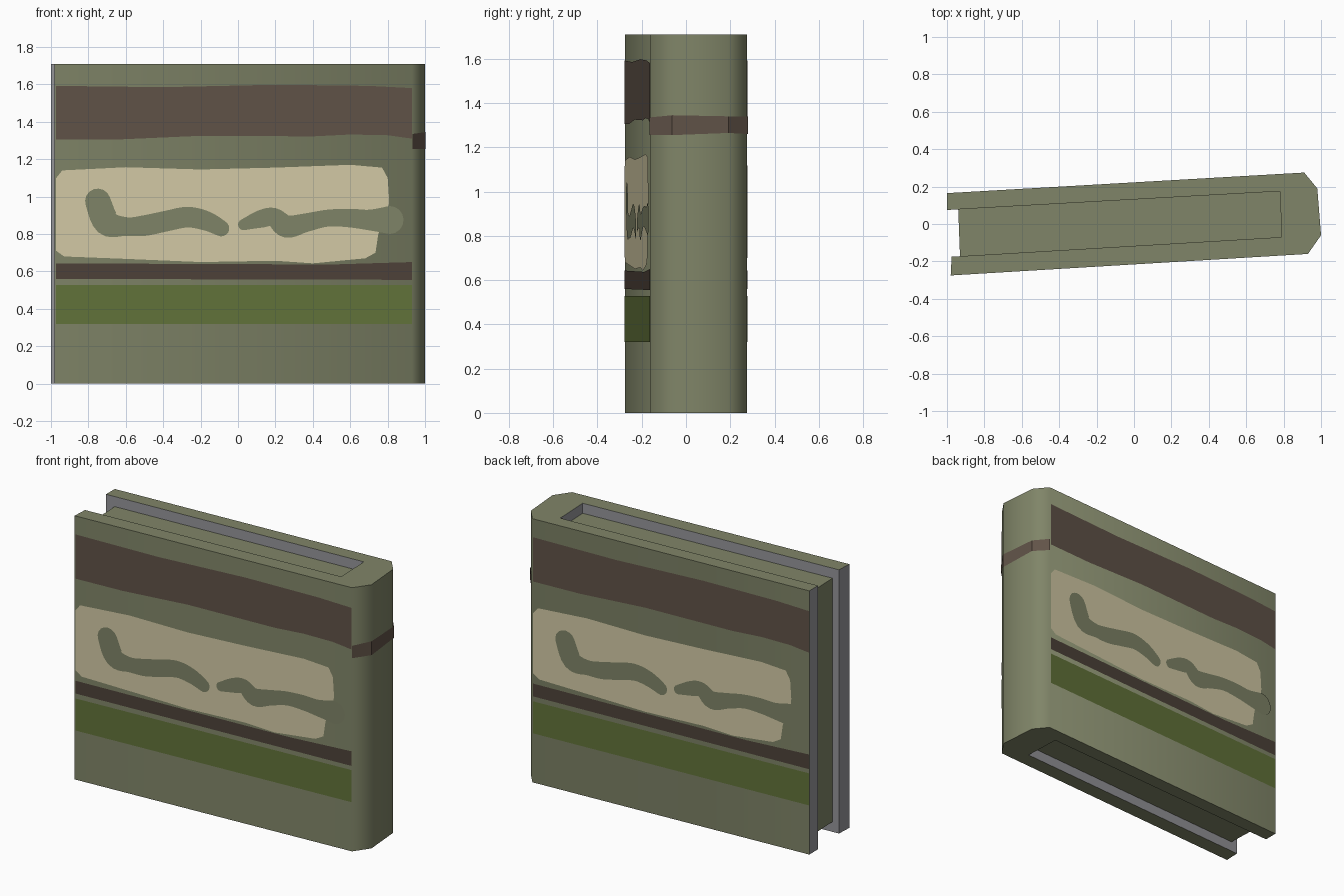
import bpy, bmesh, math
from mathutils import Vector

if "Cube" in bpy.data.objects:
    bpy.data.objects.remove(bpy.data.objects["Cube"])

H = 1.71  # book height


def material(name, r, g, b):
    lin = [(c / 255 / 12.92) if c < 11 else ((c / 255 + 0.055) / 1.055) ** 2.4 for c in (r, g, b)]
    m = bpy.data.materials.new(name)
    m.diffuse_color = (*lin, 1)
    m.use_nodes = True
    m.node_tree.nodes["Principled BSDF"].inputs["Base Color"].default_value = m.diffuse_color
    return m


OLIVE = material("olive cloth", 128, 133, 104)
GREY = material("grey lining", 150, 150, 154)
BROWN = material("brown band", 97, 83, 72)
DARK = material("dark brown band", 78, 66, 57)
BEIGE = material("beige label", 212, 203, 166)
GREEN = material("green band", 98, 115, 58)


def new_object(name, bm, *mats):
    mesh = bpy.data.meshes.new(name)
    bm.to_mesh(mesh)
    bm.free()
    for m in mats:
        mesh.materials.append(m)
    ob = bpy.data.objects.new(name, mesh)
    bpy.context.collection.objects.link(ob)
    return ob


def prism(name, pts, z0, z1, mats, side_mat=lambda i: 0):
    """Extrude a plan outline upright; side_mat picks a material per side."""
    bm = bmesh.new()
    lo = [bm.verts.new((x, y, z0)) for x, y in pts]
    hi = [bm.verts.new((x, y, z1)) for x, y in pts]
    bm.faces.new(lo)
    bm.faces.new(hi)
    n = len(pts)
    for i in range(n):
        j = (i + 1) % n
        bm.faces.new((lo[i], lo[j], hi[j], hi[i])).material_index = side_mat(i)
    bmesh.ops.recalc_face_normals(bm, faces=bm.faces)
    return new_object(name, bm, *mats)


# Cover: U-shaped plan with a chamfered spine; ends and inside are grey
spine = [(.91, .275), (.98, .19), (1, -.06), (.93, -.16)]
plan = [(-1, .165)] + spine + [(-.98, -.275), (-.975, -.175), (.79, -.07), (.78, .175), (-1, .075)]
cover = prism("cover", plan, 0, H, (OLIVE, GREY), lambda i: 1 if i >= 5 else 0)
bpy.context.view_layer.objects.active = cover
cover.select_set(True)
bpy.ops.object.shade_smooth_by_angle(angle=math.radians(58))

# Page block, set back from the open edges
prism("page_block", [(-.94, .085), (.785, .18), (.795, -.08), (-.93, -.18)], .065, H - .065, (OLIVE,))

# Band across the spine
bm = bmesh.new()
mid = Vector((.8, .05))
rows = []
for (x, y), lo, hi in zip(spine, (1.26, 1.265, 1.255, 1.255), (1.34, 1.34, 1.345, 1.335)):
    p = mid + (Vector((x, y)) - mid) * 1.02
    rows.append((bm.verts.new((min(p.x, 1.003), p.y, lo)), bm.verts.new((min(p.x, 1.003), p.y, hi))))
for a, b in zip(rows, rows[1:]):
    bm.faces.new((b[0], a[0], a[1], b[1]))
new_object("spine_band", bm, BROWN)


def stroke(path):
    """Outline of a round-ended wavy stroke through (x, z, half width) points."""
    P = [Vector(p) for p in path]
    P = [P[0]] + P + [P[-1]]
    c = []
    for i in range(1, len(P) - 2):  # Catmull-Rom smoothing
        a, b, d, e = P[i - 1:i + 3]
        for k in range(5):
            t = k / 5
            c.append(.5 * (2 * b + (d - a) * t + (2 * a - 5 * b + 4 * d - e) * t * t
                           + (3 * b - a - 3 * d + e) * t ** 3))
    c.append(P[-1])
    left, right, ang = [], [], []
    for i, p in enumerate(c):
        q = c[min(i + 1, len(c) - 1)] - c[max(i - 1, 0)]
        a = math.atan2(q.y, q.x)
        ang.append(a)
        nx, nz = -math.sin(a) * p.z, math.cos(a) * p.z
        left.append((p.x + nx, p.y + nz))
        right.append((p.x - nx, p.y - nz))

    def cap(p, start):
        return [(p.x + p.z * math.cos(start - k * math.pi / 8),
                 p.y + p.z * math.sin(start - k * math.pi / 8)) for k in range(1, 8)]
    return left + cap(c[-1], ang[-1] + math.pi / 2) + right[::-1] + cap(c[0], ang[0] - math.pi / 2)


# Painted shapes as (x, z) outlines on the front board
L, R = -.972, .93
shapes = {
    "wide_band": (BROWN, .003, [(L, 1.305), (-.65, 1.305), (-.2, 1.325), (.4, 1.322), (.6, 1.332), (.8, 1.328),
                                (R, 1.31), (R, 1.58), (.7, 1.592), (.2, 1.598), (-.4, 1.585), (L, 1.592)]),
    "label": (BEIGE, .003, [(L, .71), (-.93, .68), (-.6, .667), (-.2, .65), (.2, .657), (.4, .643), (.68, .67),
                            (.735, .70), (.75, .80), (.80, .9), (.808, .98), (.80, 1.1), (.77, 1.155),
                            (.6, 1.17), (.2, 1.155), (-.2, 1.145), (-.6, 1.157), (-.94, 1.14), (L, 1.10)]),
    "narrow_band": (DARK, .003, [(L, .56), (R, .555), (R, .65), (.5, .637), (L, .643)]),
    "green_band": (GREEN, .003, [(L, .32), (R, .32), (R, .528), (L, .528)]),
    "left_squiggle": (OLIVE, .006, stroke([(-.75, .975, .068), (-.70, .86, .07), (-.6, .84, .05), (-.5, .845, .055),
                                           (-.38, .87, .055), (-.27, .89, .055), (-.17, .87, .052), (-.09, .83, .043)])),
    "right_squiggle": (OLIVE, .006, stroke([(.03, .85, .03), (.12, .88, .047), (.19, .89, .05), (.26, .84, .06),
                                            (.36, .86, .05), (.48, .885, .045), (.6, .885, .05), (.7, .875, .055),
                                            (.81, .875, .075)])),
}

# Same painting on both boards, turned half round for the back
boards = {"front": ((-.98, -.275), (.93, -.16)), "back": ((.91, .275), (-1, .165))}
for side, (a, b) in boards.items():
    a, b = Vector(a), Vector(b)
    n = Vector(((b - a).y, -(b - a).x)).normalized()
    for name, (mat, lift, outline) in shapes.items():
        bm = bmesh.new()
        vs = []
        for x, z in outline:
            p = a.lerp(b, (x + .98) / 1.91) + n * lift
            vs.append(bm.verts.new((p.x, p.y, z)))
        f = bm.faces.new(vs)
        f.normal_update()
        if f.normal.xy.dot(n) < 0:
            f.normal_flip()
        new_object(f"{side}_{name}", bm, mat)
